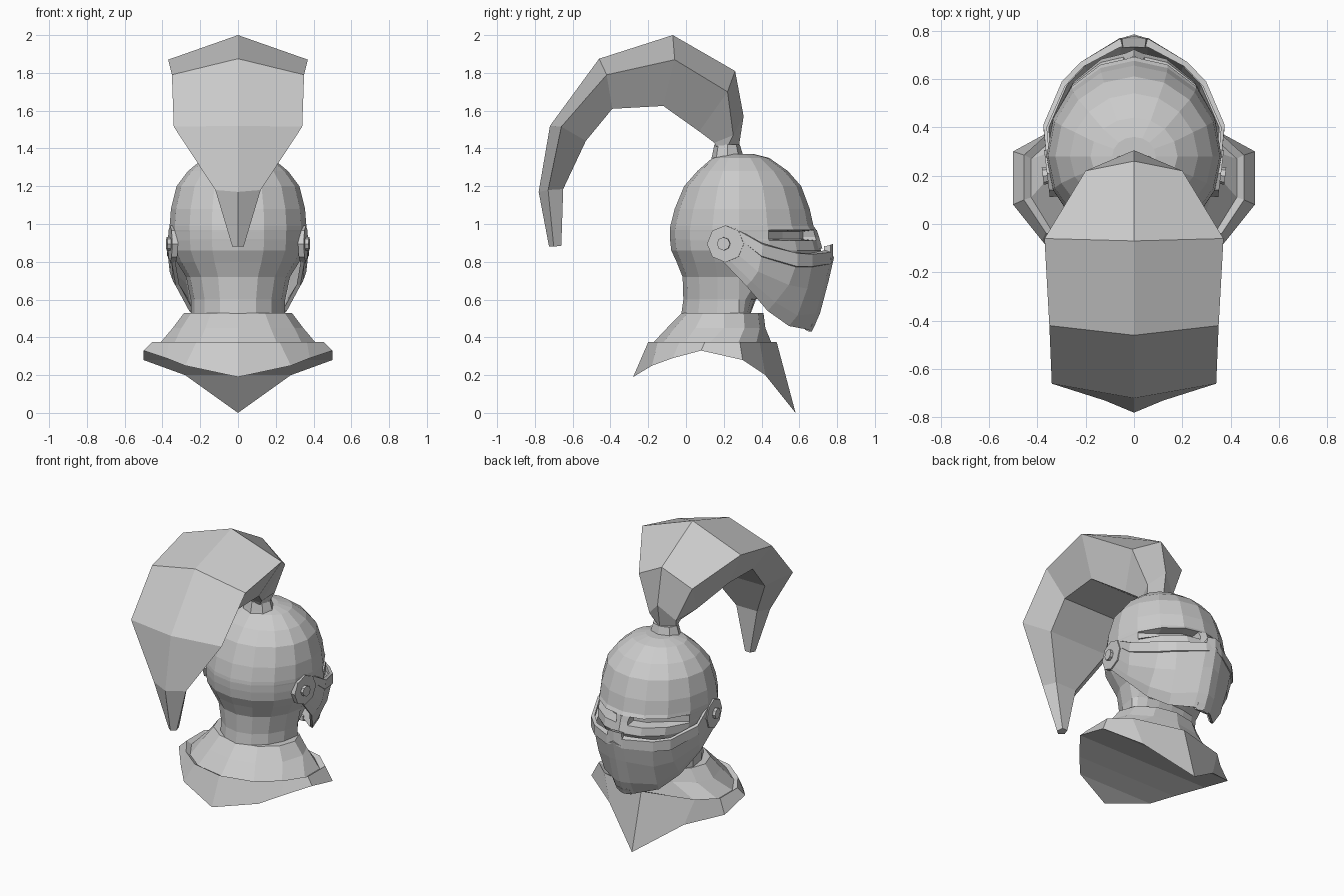
import bpy, bmesh
from math import sin, cos, pi
from mathutils import Matrix


def half_loft(name, rings, cap_first=False, cap_last=False, thick=0):
    """Skin rows of (x, y, z) points on the +x side, then mirror across x = 0."""
    bm = bmesh.new()
    rows = [[bm.verts.new(p) for p in r] for r in rings]
    for a, b in zip(rows, rows[1:]):
        for i in range(len(a) - 1):
            bm.faces.new((a[i], a[i + 1], b[i + 1], b[i]))
    for wanted, row in ((cap_first, rows[0]), (cap_last, rows[-1])):
        if wanted:
            mid = [v if abs(v.co.x) < 1e-5 else bm.verts.new((0, v.co.y, v.co.z)) for v in row]
            for i in range(len(row) - 1):
                quad = list(dict.fromkeys((row[i], row[i + 1], mid[i + 1], mid[i])))
                if len(quad) > 2:
                    bm.faces.new(quad)
    bmesh.ops.recalc_face_normals(bm, faces=bm.faces)
    me = bpy.data.meshes.new(name)
    bm.to_mesh(me)
    bm.free()
    ob = bpy.data.objects.new(name, me)
    bpy.context.collection.objects.link(ob)
    m = ob.modifiers.new("mirror", 'MIRROR')
    m.use_clip = True
    if thick:
        s = ob.modifiers.new("thickness", 'SOLIDIFY')
        s.thickness, s.offset = thick, 0
    return ob


def half_ring(z, rx, back, front, n=8, mid=0.28, recess=0):
    """Half oval from back to front; recess pushes only the face points back."""
    pts = []
    for i in range(n + 1):
        a = pi * i / n
        c = -cos(a)
        x = 0 if i in (0, n) else rx * sin(a)
        y = mid + c * ((front - mid) if c > 0 else (mid - back))
        if i >= n - 2 and recess:
            x, y = x * .9, y - recess
        pts.append((x, y, z))
    return pts


def disc(name, side, x, y, z, r, depth, sides):
    bm = bmesh.new()
    mat = (Matrix.Translation((side * x, y, z)) @ Matrix.Rotation(side * .12, 4, 'Z').inverted()
           @ Matrix.Rotation(pi / 2, 4, 'Y'))
    bmesh.ops.create_cone(bm, cap_ends=True, segments=sides, radius1=r, radius2=r,
                          depth=depth, matrix=mat)
    me = bpy.data.meshes.new(name)
    bm.to_mesh(me)
    bm.free()
    bpy.context.collection.objects.link(bpy.data.objects.new(name, me))


# Helmet shell with brow, eye slot recess and neck
def shell(z, rx, back, front, recess=0):
    return half_ring(z, rx, back, front, recess=recess)


half_loft("helmet_shell", [shell(*r) for r in (
    (1.37, .09, .20, .36), (1.35, .18, .14, .44), (1.28, .265, .06, .54),
    (1.20, .325, -.01, .61), (1.08, .355, -.06, .655), (.99, .362, -.083, .675),
    (.968, .362, -.086, .69), (.96, .361, -.086, .69, .06), (.92, .36, -.085, .69, .06),
    (.912, .36, -.084, .70), (.86, .354, -.078, .715), (.80, .325, -.05, .68),
    (.72, .275, -.018, .56), (.60, .25, -.014, .37), (.52, .25, -.025, .34))],
    cap_first=True, cap_last=True)

# Nose guard between the eye slots
half_loft("nose_guard", [
    [(0, .692, .968), (.05, .675, .968), (.05, .60, .968)],
    [(0, .705, .93), (.04, .685, .93), (.04, .60, .93)],
    [(0, .722, .87), (.05, .70, .87), (.05, .60, .87)]])

# Collar with a small rim step, flaring into a pointed skirt, closed underneath
half_loft("collar", [
    half_ring(.53, .285, -.02, .41, 6, .2),
    half_ring(.45, .345, -.10, .42, 6, .2),
    [(0, -.18, .365), (.21, -.13, .36), (.345, -.02, .355), (.425, .11, .355),
     (.425, .27, .355), (.315, .37, .36), (0, .455, .365)],
    [(0, -.20, .375), (.22, -.15, .375), (.365, -.035, .375), (.455, .10, .375),
     (.455, .285, .375), (.34, .39, .375), (0, .48, .375)],
    [(0, -.28, .19), (.28, -.18, .25), (.38, -.07, .29), (.50, .08, .33),
     (.50, .30, .28), (.28, .42, .20), (0, .58, .0)]],
    cap_first=True, cap_last=True)

# Face guard: rows from the upper line to the jaw
half_loft("face_guard", [
    [(0, .775, .83), (.06, .755, .80), (.21, .66, .785), (.285, .58, .79), (.362, .40, .84), (.352, .26, .95)],
    [(0, .745, .70), (.06, .725, .69), (.20, .635, .66), (.28, .54, .68), (.352, .38, .75), (.35, .24, .87)],
    [(0, .70, .53), (.06, .68, .53), (.19, .585, .52), (.265, .47, .59), (.335, .345, .70), (.345, .22, .82)],
    [(0, .66, .44), (.06, .64, .445), (.17, .54, .465), (.25, .43, .545), (.32, .32, .675), (.342, .20, .80)]],
    thick=.02)

# Raised rim along the top of the face guard
half_loft("face_guard_rim", [
    [(0, .74, .87), (.06, .73, .86), (.21, .65, .845), (.285, .57, .85), (.36, .40, .90), (.348, .26, .98)],
    [(0, .775, .86), (.06, .765, .85), (.22, .67, .84), (.298, .59, .845), (.375, .41, .89), (.36, .26, .975)],
    [(0, .778, .81), (.06, .768, .79), (.22, .67, .775), (.298, .59, .775), (.375, .40, .83), (.36, .26, .94)],
    [(0, .75, .80), (.06, .74, .785), (.21, .65, .765), (.285, .57, .77), (.36, .40, .82), (.348, .26, .93)]])

# Small upright lip and chin tab at the front
half_loft("front_lip", [
    [(0, .735, .885), (.045, .73, .88), (.05, .765, .89), (0, .778, .895)],
    [(0, .735, .82), (.05, .73, .82), (.06, .765, .82), (0, .778, .82)]],
    cap_first=True, cap_last=True)
half_loft("chin_tab", [
    [(0, .64, .47), (.045, .63, .47), (.045, .67, .47), (0, .685, .47)],
    [(0, .635, .44), (.045, .63, .44), (.045, .65, .43), (0, .665, .43)]],
    cap_first=True, cap_last=True)

# Hinges on both sides
for s, tag in ((1, "right"), (-1, "left")):
    disc("hinge_plate_" + tag, s, .345, .21, .895, .098, .03, 8)
    disc("hinge_knob_" + tag, s, .36, .20, .895, .035, .035, 8)

# Plume socket
half_loft("plume_socket", [half_ring(1.33, .11, .13, .305, 4, .22),
                           half_ring(1.37, .10, .14, .30, 4, .22),
                           half_ring(1.42, .085, .15, .285, 4, .22)],
          cap_first=True, cap_last=True)

# Plume: outer ridge, half width, side edge and flat underside at each station
stations = (((.28, 1.41), .08, (.22, 1.41), (.16, 1.41)),
            ((.305, 1.57), .10, (.25, 1.47), (.15, 1.43)),
            ((.26, 1.81), .20, (.22, 1.70), (.07, 1.49)),
            ((-.07, 2.0), .37, (-.06, 1.87), (-.12, 1.625)),
            ((-.46, 1.875), .35, (-.42, 1.79), (-.39, 1.61)),
            ((-.72, 1.52), .34, (-.66, 1.515), (-.53, 1.44)),
            ((-.78, 1.17), .12, (-.73, 1.18), (-.65, 1.185)),
            ((-.725, .88), .03, (-.70, .88), (-.66, .885)))
half_loft("plume", [[(0, *o), (w, *e), (w * .65, *i), (0, *i)] for o, w, e, i in stations],
          cap_first=True, cap_last=True)
